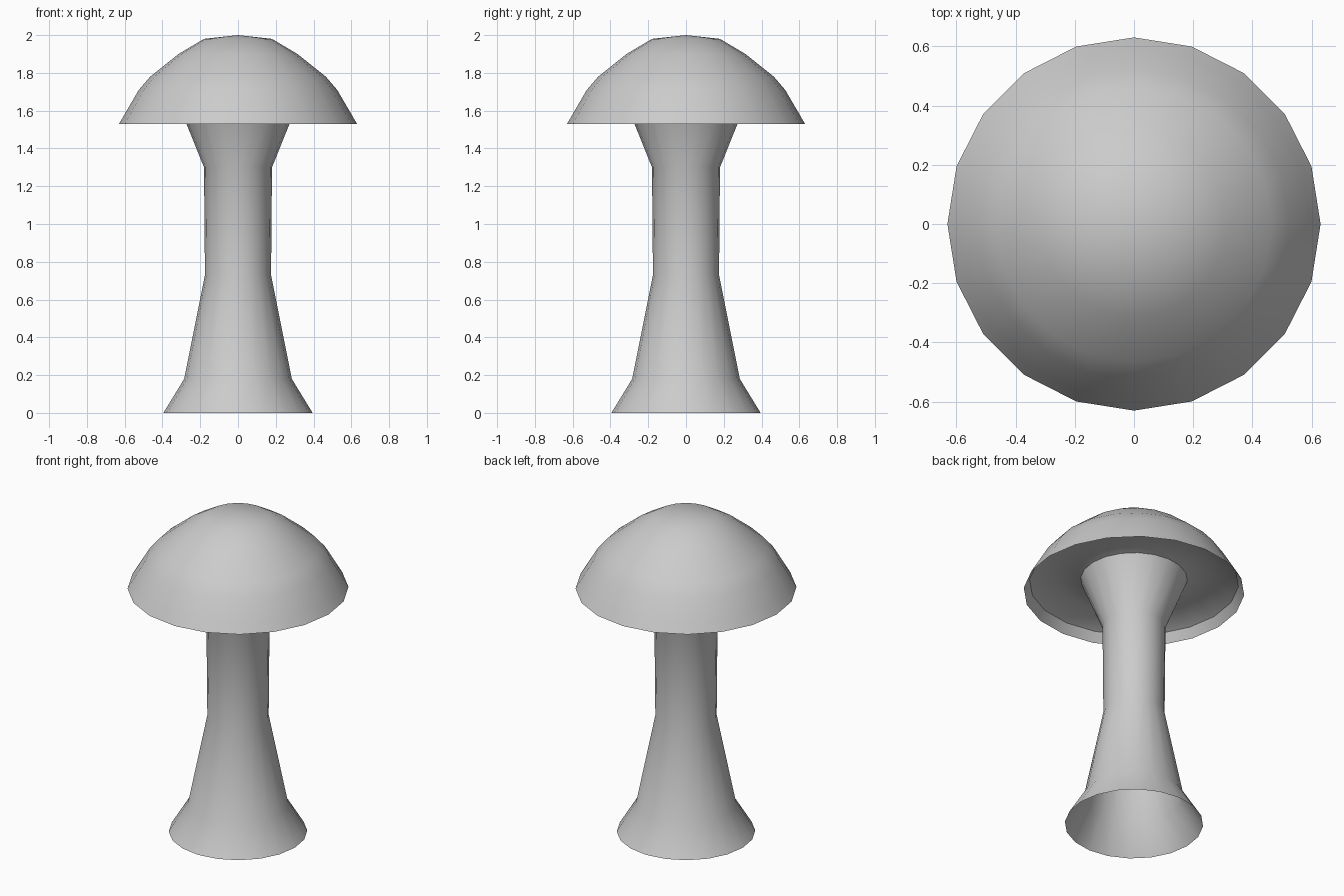
import bpy, bmesh, math

if "Cube" in bpy.data.objects:
    bpy.data.objects.remove(bpy.data.objects["Cube"])

SIDES = 20


def lathe(name, profile, outward=True):
    """Spin a (radius, height) profile around z into a smooth open shell."""
    bm = bmesh.new()
    rings = []
    for r, z in profile:
        if r == 0:
            rings.append([bm.verts.new((0, 0, z))] * SIDES)
        else:
            rings.append([bm.verts.new((r * math.cos(math.tau * i / SIDES),
                                        r * math.sin(math.tau * i / SIDES), z))
                          for i in range(SIDES)])
    for lo, hi in zip(rings, rings[1:]):
        for i in range(SIDES):
            j = (i + 1) % SIDES
            corners = list(dict.fromkeys((lo[i], lo[j], hi[j], hi[i])))
            if not outward:
                corners.reverse()
            bm.faces.new(corners).smooth = True
    mesh = bpy.data.meshes.new(name)
    bm.to_mesh(mesh)
    bm.free()
    obj = bpy.data.objects.new(name, mesh)
    bpy.context.collection.objects.link(obj)
    return obj


# Stem, open at the foot, flaring into the underside of the cap
lathe("stem", [(0.395, 0), (0.285, 0.18), (0.175, 0.73), (0.18, 1.30), (0.305, 1.61)])

# Domed cap down to the thin rim
lathe("cap", [(0.63, 1.53), (0.597, 1.587), (0.525, 1.71), (0.465, 1.78),
              (0.315, 1.90), (0.18, 1.98), (0, 2.0)])

# Hollow underside joining the stem flare to the rim
lathe("cap_underside", [(0.305, 1.61), (0.46, 1.65), (0.597, 1.587)])
